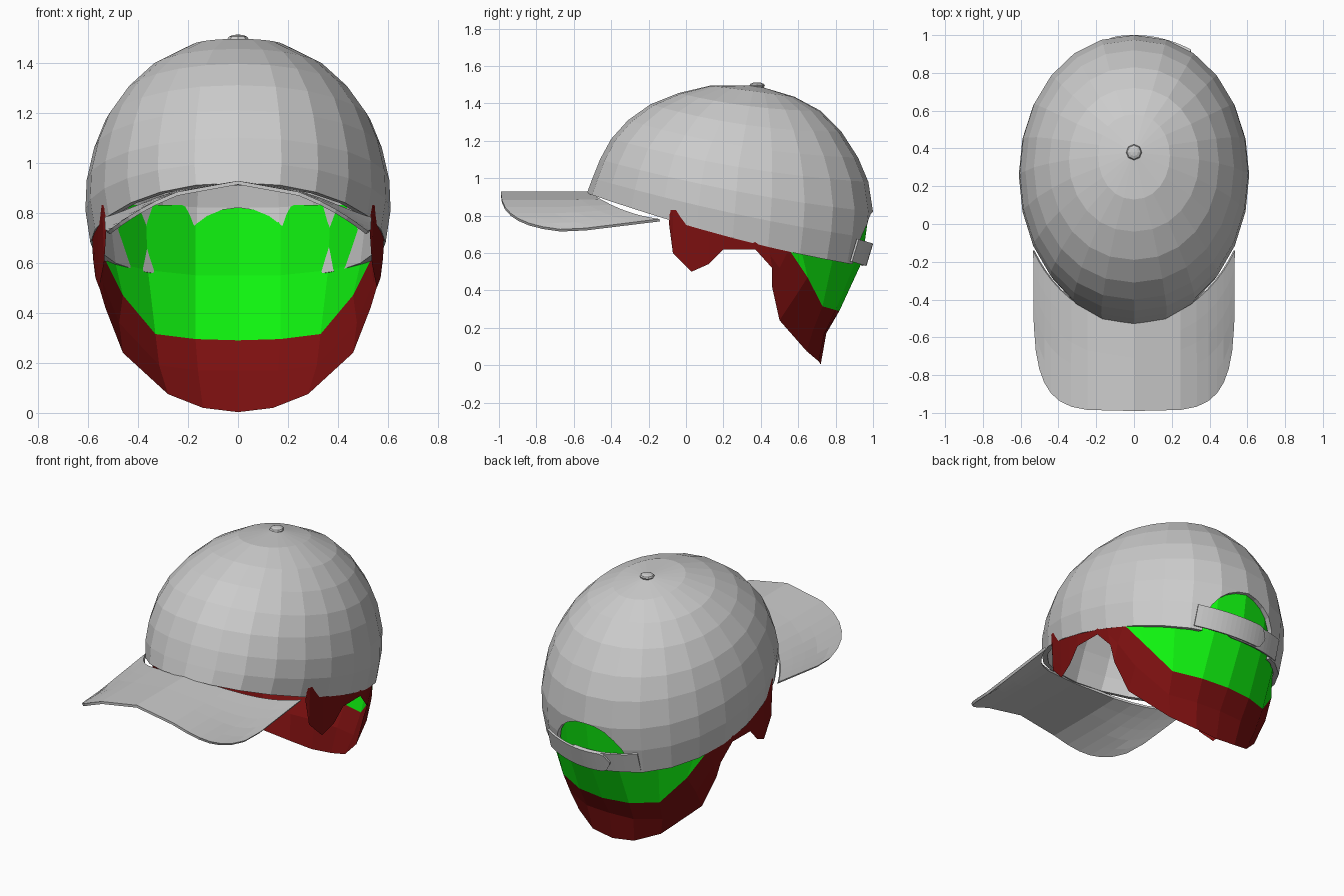
import bpy, bmesh
from math import sin, cos, pi, copysign, sqrt

if "Cube" in bpy.data.objects:
    bpy.data.objects.remove(bpy.data.objects["Cube"])


def material(name, rgb):
    m = bpy.data.materials.new(name)
    m.diffuse_color = (*rgb, 1)
    m.use_nodes = True
    m.node_tree.nodes["Principled BSDF"].inputs["Base Color"].default_value = m.diffuse_color
    return m


def make(name, verts, faces, mats=(), mat_ids=None):
    me = bpy.data.meshes.new(name)
    me.from_pydata(verts, [], faces)
    for m in mats:
        me.materials.append(m)
    if mat_ids:
        for p, i in zip(me.polygons, mat_ids):
            p.material_index = i
    bm = bmesh.new()
    bm.from_mesh(me)
    bmesh.ops.remove_doubles(bm, verts=bm.verts, dist=0.0005)
    bmesh.ops.recalc_face_normals(bm, faces=bm.faces)
    bm.to_mesh(me)
    bm.free()
    ob = bpy.data.objects.new(name, me)
    bpy.context.collection.objects.link(ob)
    return ob


def grid_faces(cols, rows, wrap=False):
    n = cols if wrap else cols - 1
    return [(c * rows + r, (c + 1) % cols * rows + r,
             (c + 1) % cols * rows + r + 1, c * rows + r + 1)
            for c in range(n) for r in range(rows - 1)]


def thicken(ob, t, offset):
    s = ob.modifiers.new("thickness", "SOLIDIFY")
    s.thickness, s.offset = t, offset


# Crown: rings given as front y,z / back y,z / side x,y,z
RINGS = [
    (-.53, .92, .95, .53, .59, .25, .68),
    (-.50, 1.0, .985, .68, .61, .26, .81),
    (-.46, 1.1, 1.0, .82, .605, .27, .93),
    (-.40, 1.21, .975, .98, .575, .28, 1.06),
    (-.31, 1.31, .92, 1.11, .53, .30, 1.17),
    (-.19, 1.395, .83, 1.25, .45, .32, 1.285),
    (-.04, 1.455, .72, 1.36, .345, .34, 1.385),
    (.13, 1.495, .58, 1.435, .19, .36, 1.465),
    (.38, 1.495, .38, 1.495, 0, .38, 1.495),
]


def blend(front, side, back, c):
    return side + (back - front) / 2 * c + ((front + back) / 2 - side) * c * c


SEG = 24
verts = []
for i in range(SEG):
    a = 2 * pi * i / SEG
    c, s = cos(a), sin(a)
    for yf, zf, yb, zb, w, ys, zs in RINGS:
        verts.append((w * copysign(abs(s) ** .93, s),
                      blend(yf, ys, yb, c), blend(zf, zs, zb, c)))
crown = make("crown", verts, grid_faces(SEG, len(RINGS), True))
# make sure the normals point outward before thickening
if sum(p.normal.z for p in crown.data.polygons) < 0:
    crown.data.flip_normals()
thicken(crown, .03, -1)

# Arched opening at the back of the crown
bpy.ops.mesh.primitive_cylinder_add(vertices=24, radius=.25, depth=.6,
                                    location=(0, 1.0, .57), rotation=(pi / 2, 0, 0))
cutter = bpy.context.object
cutter.name = "opening_cutter"
cutter.hide_render = True
cut = crown.modifiers.new("opening", "BOOLEAN")
cut.operation, cut.solver, cut.object = "DIFFERENCE", "EXACT", cutter
bpy.context.view_layer.objects.active = crown
for m in [m.name for m in crown.modifiers]:
    bpy.ops.object.modifier_apply(modifier=m)
bpy.data.objects.remove(cutter)

# Visor: arched sheet from the crown rim to a rounded-rectangle outline
COLS, ROWS, N = 18, 6, 4.5
verts = []
for i in range(COLS + 1):
    p = -pi / 2 + pi * i / COLS
    u = copysign(abs(sin(p)) ** (2 / N), p)
    x = .53 * u
    y_out = -.15 - .84 * max(cos(p), 0) ** (2 / N)
    y_in = .24 - .77 * sqrt(1 - (x / .615) ** 2) + .01
    for r in range(ROWS):
        y = y_in + (y_out - y_in) * r / (ROWS - 1)
        z = .92 - .75 * x * x + max(0, y + .65) * .13 * u * u
        verts.append((x, y, z))
visor = make("visor", verts, grid_faces(COLS + 1, ROWS))
thicken(visor, .015, 0)

# Button on top
bpy.ops.mesh.primitive_uv_sphere_add(segments=8, ring_count=6, radius=.042,
                                     location=(0, .38, 1.495))
button = bpy.context.object
button.name = "button"
button.scale.z = .42


# Closing strap: two overlapping tabs, each with a rounded end
def strap(name, x0, x1, off):
    verts = []
    for i in range(17):
        t = i / 16
        x = x0 + (x1 - x0) * t
        left = abs(x1 - x)
        k = sqrt(max(.0, 1 - (1 - left / .06) ** 2)) if left < .06 else 1
        k = max(k, .1)
        drop = .85 * x * x
        for h in (-1, 1):
            zz = .06 * h * k
            verts.append((x, .965 + off - drop + .3 * zz, .592 + zz + .25 * x * x))
    ob = make(name, verts, grid_faces(17, 2))
    thicken(ob, .012, 0)


strap("strap_outer", .30, -.15, .012)
strap("strap_inner", -.30, .13, -.004)

# Hair: half the columns from back centre to sideburn, mirrored
HALF = [
    [(0, .98, .83), (0, .94, .55), (0, .82, .29), (0, .75, .17), (0, .72, .003)],
    [(.17, .95, .83), (.17, .905, .55), (.17, .8, .295), (.16, .74, .17), (.14, .71, .02)],
    [(.37, .82, .83), (.36, .785, .57), (.33, .73, .315), (.315, .68, .19), (.28, .645, .075)],
    [(.5, .65, .83), (.49, .62, .6), (.46, .65, .47), (.475, .58, .36), (.46, .5, .24)],
    [(.57, .49, .83), (.545, .52, .66), (.535, .55, .62), (.54, .5, .52), (.53, .46, .42)],
    [(.585, .42, .83), (.572, .42, .68), (.57, .44, .65), (.565, .45, .59), (.56, .46, .52)],
]
for x, y, zb in [(.578, .37, .62), (.58, .2, .62), (.57, .12, .54),
                 (.555, .03, .5), (.535, -.07, .6), (.525, -.09, .75)]:
    HALF.append([(x + .008 * (1 - k / 4), y, .83 + (zb - .83) * k / 4) for k in range(5)])
columns = [[(-x, y, z) for x, y, z in col] for col in HALF[:0:-1]] + HALF
faces = grid_faces(len(columns), 5)
mid = len(HALF) - 1
ids = [0 if -4 <= f // 4 - mid < 4 and f % 4 < 2 else 1 for f in range(len(faces))]
make("hair", [v for col in columns for v in col], faces,
     (material("hair_green", (.005, .9, .005)), material("hair_red", (.2, .005, .005))), ids)
